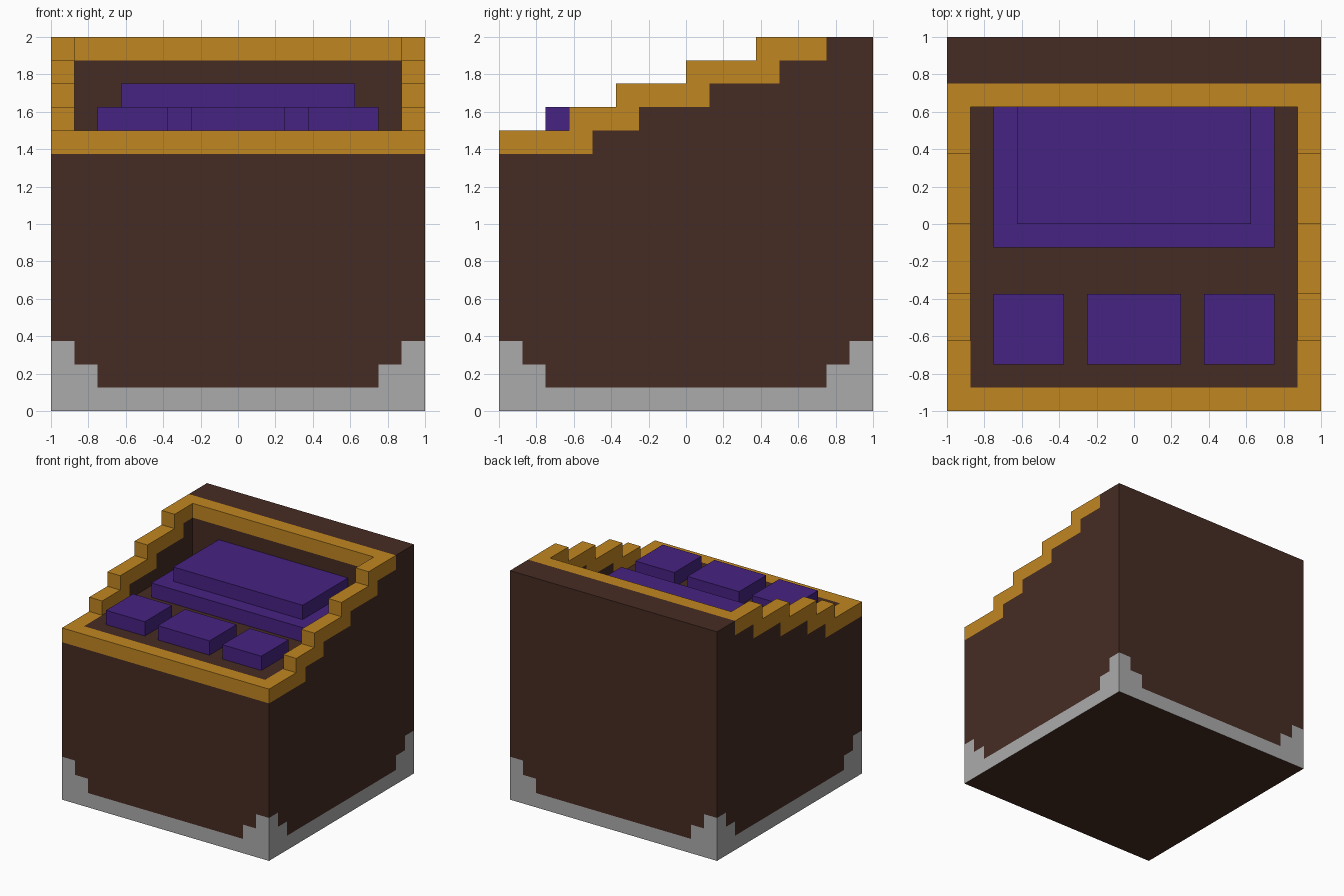
import bpy, bmesh
from mathutils import Vector

if "Cube" in bpy.data.objects:
    bpy.data.objects.remove(bpy.data.objects["Cube"], do_unlink=True)


def material(name, rgb):
    lin = [((c / 255 + 0.055) / 1.055) ** 2.4 for c in rgb] + [1.0]
    m = bpy.data.materials.new(name)
    m.use_nodes = True
    m.diffuse_color = lin
    bsdf = m.node_tree.nodes["Principled BSDF"]
    bsdf.inputs["Base Color"].default_value = lin
    bsdf.inputs["Roughness"].default_value = 0.8
    return m


BROWN = material("dark brown", (70, 44, 35))
GREY = material("light grey", (171, 171, 171))
GOLD = material("gold", (192, 134, 33))
PURPLE = material("purple", (70, 34, 130))


def paint_base(bm):
    """Cut the grey base trim, stepped up at the corners, into the outer walls."""
    cuts = [((0, 0, z), (0, 0, 1)) for z in (0.125, 0.25, 0.375)]
    for a in (-0.875, -0.75, 0.75, 0.875):
        cuts += [((a, 0, 0), (1, 0, 0)), ((0, a, 0), (0, 1, 0))]
    for co, no in cuts:
        geom = bm.verts[:] + bm.edges[:] + bm.faces[:]
        bmesh.ops.bisect_plane(bm, geom=geom, dist=1e-5, plane_co=co, plane_no=no)
    for f in bm.faces:
        c, n = f.calc_center_median(), f.normal
        if abs(n.z) > 0.5:
            continue
        along = abs(c.y) if abs(n.x) > 0.5 else abs(c.x)
        top = 0.375 if along > 0.875 else 0.25 if along > 0.75 else 0.125
        f.material_index = int(c.z < top)
    bmesh.ops.dissolve_limit(bm, angle_limit=0.01, verts=bm.verts[:],
                             edges=bm.edges[:], delimit={'MATERIAL'})


def prism(name, outline, x0, x1, mats, paint=None):
    """Extrude a (y, z) outline from x0 to x1."""
    bm = bmesh.new()
    face = bm.faces.new([bm.verts.new((x0, y, z)) for y, z in outline])
    ext = bmesh.ops.extrude_face_region(bm, geom=[face], use_keep_orig=True)
    moved = [v for v in ext["geom"] if isinstance(v, bmesh.types.BMVert)]
    bmesh.ops.translate(bm, verts=moved, vec=Vector((x1 - x0, 0, 0)))
    bmesh.ops.recalc_face_normals(bm, faces=bm.faces[:])
    bm.normal_update()
    if paint:
        paint(bm)
    me = bpy.data.meshes.new(name)
    bm.to_mesh(me)
    bm.free()
    for m in mats:
        me.materials.append(m)
    ob = bpy.data.objects.new(name, me)
    bpy.context.collection.objects.link(ob)
    return ob


def box(name, x, y, z, mat):
    outline = [(y[0], z[0]), (y[1], z[0]), (y[1], z[1]), (y[0], z[1])]
    return prism(name, outline, x[0], x[1], [mat])


def stairs(start, ends, z):
    """Rising steps from y = start, each 0.125 high, ending at the given y values."""
    pts, y = [], start
    for end in ends:
        pts += [(y, z), (end, z)]
        y, z = end, z + 0.125
    return pts


upper = stairs(-1, (-0.625, -0.375, 0, 0.375, 0.75), 1.5)      # top of the rail
lower = stairs(-1, (-0.5, -0.25, 0.125, 0.5, 0.75), 1.375)     # underside of the rail

# Main body with the sunken control floor and the tall back
core = [(-1, 0), (1, 0), (1, 2), (0.75, 2), (0.75, 1.875), (0.625, 1.875),
        (0.625, 1.5), (-0.875, 1.5), (-0.875, 1.375), (-1, 1.375)]
prism("body", core, -0.875, 0.875, [BROWN, GREY], paint_base)

# Side walls and the stepped rails on top of them
wall = [(-1, 0)] + lower + [(0.75, 2), (1, 2), (1, 0)]
rail = lower + upper[::-1]
for side, s in (("left", 1), ("right", -1)):
    prism("side_wall_" + side, wall, 0.875 * s, s, [BROWN, GREY], paint_base)
    prism("side_rail_" + side, rail, 0.875 * s, s, [GOLD])

# Front and back rails
box("front_rail", (-0.875, 0.875), (-1, -0.875), (1.375, 1.5), GOLD)
box("back_rail", (-0.875, 0.875), (0.625, 0.75), (1.875, 2), GOLD)

# Two-tier panel against the back wall
box("panel_lower", (-0.75, 0.75), (-0.125, 0.625), (1.5, 1.625), PURPLE)
box("panel_upper", (-0.625, 0.625), (0, 0.625), (1.625, 1.75), PURPLE)

# Row of three buttons
for name, x in (("right", (-0.75, -0.375)), ("middle", (-0.25, 0.25)),
                ("left", (0.375, 0.75))):
    box("button_" + name, x, (-0.75, -0.375), (1.5, 1.625), PURPLE)
